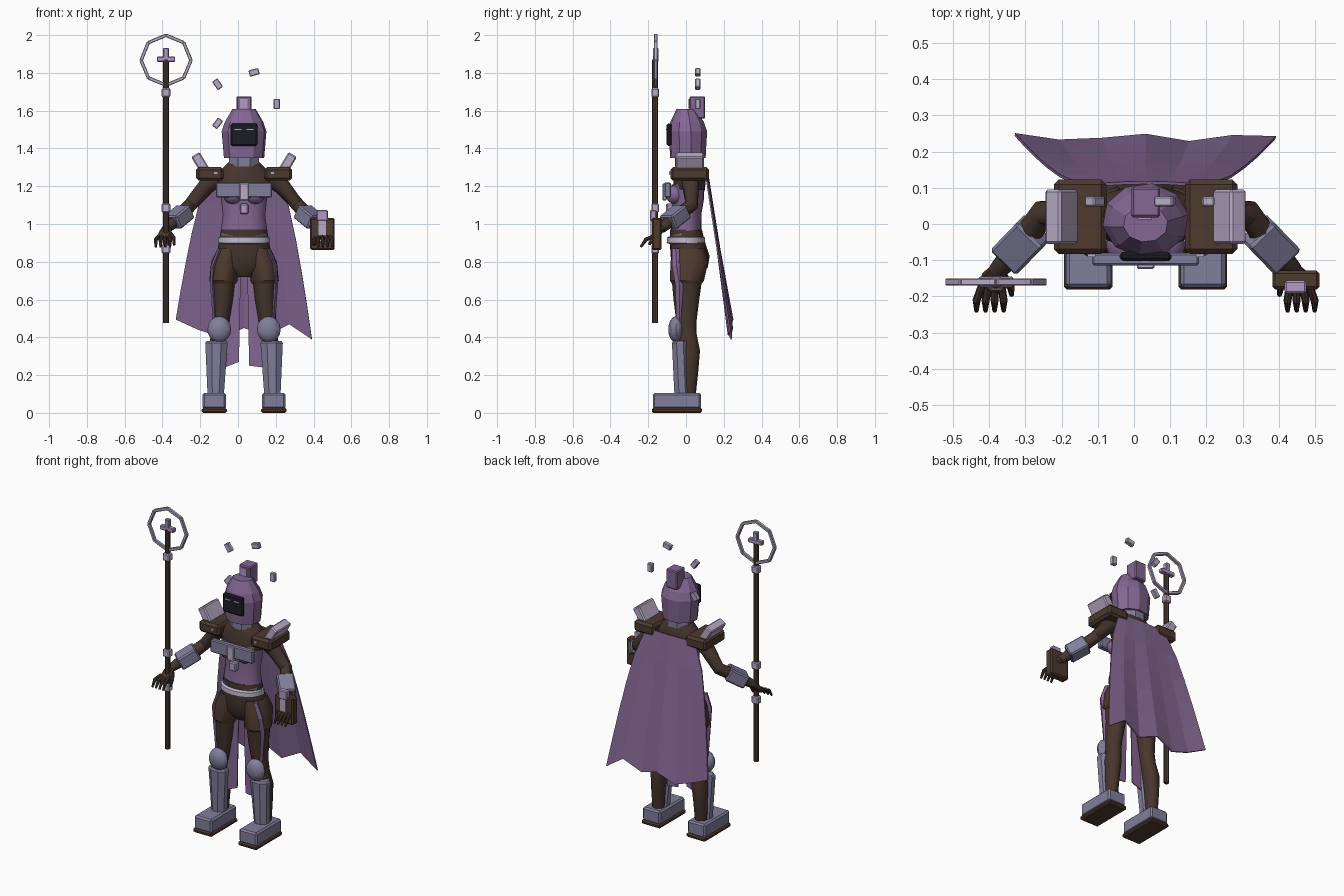
import bpy, bmesh, math
from mathutils import Vector, Quaternion, Euler

cube = bpy.data.objects.get("Cube")
if cube:
    bpy.data.objects.remove(cube, do_unlink=True)

X0 = 0.032  # body centre line
SIDES = (("right", -1), ("left", 1))


def material(name, rgb):
    m = bpy.data.materials.new(name)
    m.use_nodes = True
    m.diffuse_color = (*rgb, 1)
    m.node_tree.nodes["Principled BSDF"].inputs["Base Color"].default_value = (*rgb, 1)
    return m


PURPLE = material("purple cloth", (0.23, 0.135, 0.29))
STEEL = material("blue grey armour", (0.22, 0.21, 0.33))
PALE = material("pale lavender", (0.48, 0.41, 0.57))
LILAC = material("lilac trim", (0.44, 0.32, 0.56))
SKIN = material("dark brown suit", (0.062, 0.036, 0.026))
LEATHER = material("brown leather", (0.075, 0.042, 0.027))
BLACK = material("black visor", (0.012, 0.012, 0.02))
BELT = material("belt grey", (0.5, 0.47, 0.6))


def finish(name, bm, mat, smooth=True):
    bmesh.ops.recalc_face_normals(bm, faces=bm.faces)
    me = bpy.data.meshes.new(name)
    bm.to_mesh(me)
    bm.free()
    me.materials.append(mat)
    ob = bpy.data.objects.new(name, me)
    bpy.context.collection.objects.link(ob)
    if smooth:
        bpy.ops.object.select_all(action="DESELECT")
        ob.select_set(True)
        bpy.context.view_layer.objects.active = ob
        bpy.ops.object.shade_smooth_by_angle(angle=math.radians(32))
    return ob


def box(name, loc, size, mat, bevel=0.006, rot=(0, 0, 0)):
    bm = bmesh.new()
    bmesh.ops.create_cube(bm, size=1)
    bmesh.ops.scale(bm, vec=size, verts=bm.verts)
    if bevel:
        bmesh.ops.bevel(bm, geom=bm.edges[:], offset=bevel, segments=1, affect="EDGES")
    ob = finish(name, bm, mat, False)
    ob.location = loc
    ob.rotation_mode = "QUATERNION"
    ob.rotation_quaternion = rot if isinstance(rot, Quaternion) else Euler(rot).to_quaternion()
    return ob


def loft(name, rings, mat, n=16, follow=False, smooth=True, turn=0.0):
    """Join elliptical rings (x, y, z, rx, ry); follow tilts them along the path."""
    bm = bmesh.new()
    pts = [Vector(r[:3]) for r in rings]
    loops = []
    for i, r in enumerate(rings):
        d = pts[min(i + 1, len(pts) - 1)] - pts[max(i - 1, 0)]
        q = d.to_track_quat("Z", "Y") if follow else Quaternion()
        loop = []
        for k in range(n):
            a = math.tau * k / n + turn
            loop.append(bm.verts.new(pts[i] + q @ Vector((r[3] * math.cos(a), r[-1] * math.sin(a), 0))))
        loops.append(loop)
    for a, b in zip(loops, loops[1:]):
        for k in range(n):
            bm.faces.new((a[k], a[(k + 1) % n], b[(k + 1) % n], b[k]))
    bm.faces.new(loops[0])
    bm.faces.new(loops[-1])
    return finish(name, bm, mat, smooth)


def ball(name, loc, radii, mat, u=12, v=8):
    bm = bmesh.new()
    bmesh.ops.create_uvsphere(bm, u_segments=u, v_segments=v, radius=1)
    bmesh.ops.scale(bm, vec=radii, verts=bm.verts)
    ob = finish(name, bm, mat)
    ob.location = loc
    return ob


def body(rings):
    return [(X0, y, z, rx, ry) for y, z, rx, ry in rings]


# Torso, hips and belt
loft("hips", body([(0.01, 0.72, 0.05, 0.05), (0.02, 0.77, 0.13, 0.095), (0.022, 0.83, 0.148, 0.103),
                   (0.01, 0.89, 0.135, 0.095), (0, 0.97, 0.122, 0.084)]), SKIN, 20)
loft("bodice", body([(0, 0.94, 0.126, 0.084), (0.005, 1.05, 0.112, 0.076),
                     (0.01, 1.13, 0.122, 0.085), (0.01, 1.21, 0.13, 0.088)]), PURPLE, 20)
loft("upper_chest", body([(0.015, 1.18, 0.132, 0.085), (0.02, 1.24, 0.165, 0.085),
                          (0.02, 1.3, 0.11, 0.075), (0.015, 1.35, 0.06, 0.055)]), SKIN, 20)
loft("belt", body([(0, 0.895, 0.125, 0.09), (0, 0.9, 0.138, 0.102),
                   (0, 0.928, 0.136, 0.1), (0, 0.935, 0.122, 0.088)]), BELT, 20)
box("chest_plate", (X0, -0.097, 1.18), (0.296, 0.035, 0.08), STEEL)
box("chest_strip", (X0, -0.113, 1.17), (0.048, 0.022, 0.09), PALE, 0.004)
box("chest_gem", (X0, -0.085, 1.08), (0.045, 0.04, 0.055), LILAC)

# Head
loft("neck_collar", body([(0.015, 1.305, 0.085, 0.08), (0.015, 1.385, 0.085, 0.08)]),
     STEEL, 8, smooth=False, turn=math.pi / 8)
loft("hood", body([(0.01, 1.35, 0.108, 0.095), (0.01, 1.49, 0.12, 0.103),
                   (0.006, 1.54, 0.103, 0.09), (0, 1.61, 0.062, 0.05)]), PURPLE, 10, smooth=False, turn=0.16)
box("hood_crest", (X0, 0.06, 1.617), (0.08, 0.083, 0.118), PURPLE)
box("crest_badge", (X0 - 0.002, 0.017, 1.637), (0.04, 0.008, 0.05), LILAC, 0)
box("visor", (X0, -0.09, 1.473), (0.143, 0.024, 0.118), BLACK, 0.008)
for label, s in SIDES:
    box(label + "_eye", (X0 + s * 0.032, -0.103, 1.5), (0.036, 0.004, 0.007), PALE, 0)

for label, s in SIDES:
    def P(o, y, z, *r):
        return (X0 + s * o, y, z, *r)

    # Bust, shoulder pads and fins
    ball(label + "_bust", P(0.058, -0.058, 1.155), (0.052, 0.05, 0.05), PURPLE)
    box(label + "_shoulder_pad", P(0.181, 0.02, 1.265), (0.145, 0.205, 0.072), LEATHER, 0.014)
    box(label + "_shoulder_rivet", P(0.15, -0.085, 1.27), (0.022, 0.012, 0.014), PALE, 0)
    box(label + "_shoulder_fin", P(0.232, 0.02, 1.325), (0.052, 0.15, 0.1), PALE, 0.007,
        (0, s * math.radians(31), 0))

    # Arms, cuffs and hands
    loft(label + "_arm", [P(0.13, 0.02, 1.255, 0.05), P(0.2, 0.025, 1.2, 0.045), P(0.285, 0.03, 1.1, 0.036),
                          P(0.345, -0.06, 1.035, 0.038), P(0.41, -0.13, 0.975, 0.025)], SKIN, 12, True)
    axis = Vector((s * 0.6, -0.62, -0.5))
    box(label + "_cuff", P(0.345, -0.057, 1.037), (0.1, 0.08, 0.125), STEEL, 0.008,
        axis.to_track_quat("Z", "Y"))
    loft(label + "_palm", [P(0.405, -0.125, 0.985, 0.024, 0.02), P(0.418, -0.15, 0.955, 0.036, 0.02),
                           P(0.425, -0.178, 0.925, 0.035, 0.016)], SKIN, 10, True)
    for i in range(4):
        o = 0.398 + 0.018 * i
        tip = 0.392 + 0.025 * i
        loft(f"{label}_finger_{i}", [P(o, -0.17, 0.935, 0.011), P(tip, -0.212, 0.918, 0.011),
                                     P(tip, -0.24, 0.878, 0.006)], SKIN, 8, True)
    loft(label + "_thumb", [P(0.395, -0.14, 0.955, 0.012), P(0.372, -0.175, 0.925, 0.011),
                            P(0.37, -0.195, 0.89, 0.007)], SKIN, 8, True)

    # Legs
    loft(label + "_shorts", [P(0.108, 0.005, 0.685, 0.068, 0.08), P(0.108, 0.005, 0.7, 0.076, 0.09),
                             P(0.1, 0.018, 0.8, 0.074, 0.1), P(0.08, 0.015, 0.87, 0.06, 0.085)], LEATHER)
    loft(label + "_leg", [P(0.108, 0.005, 0.72, 0.066, 0.082), P(0.112, 0.002, 0.6, 0.056, 0.068),
                          P(0.122, 0.002, 0.48, 0.046, 0.053), P(0.13, 0.008, 0.42, 0.044, 0.048),
                          P(0.143, 0.018, 0.33, 0.048, 0.056), P(0.148, 0.017, 0.22, 0.041, 0.048),
                          P(0.15, 0.015, 0.08, 0.036, 0.035)], SKIN)
    ball(label + "_knee_pad", P(0.131, -0.054, 0.442), (0.063, 0.04, 0.069), STEEL, 12, 8)
    loft(label + "_shin_guard", [P(0.15, -0.02, 0.1, 0.047, 0.045), P(0.146, -0.032, 0.37, 0.064, 0.046),
                                 P(0.146, -0.028, 0.38, 0.058, 0.04)], STEEL, 8, smooth=False, turn=math.pi / 8)
    box(label + "_boot", P(0.158, -0.048, 0.063), (0.124, 0.255, 0.086), STEEL, 0.01)
    box(label + "_sole", P(0.158, -0.048, 0.013), (0.134, 0.266, 0.026), LEATHER, 0.008)

    # Hanging cloth panels between the legs and over the hips
    panel = bmesh.new()
    edge = ((0.018, 0.8), (0.03, 0.26 - 0.01 * s), (0.115, 0.24), (0.1, 0.8))
    panel.faces.new([panel.verts.new(P(o * 0.9, -0.01, z)) for o, z in edge])
    ob = finish(label + "_cloth_panel", panel, PURPLE, False)
    ob.modifiers.new("thickness", "SOLIDIFY").thickness = 0.006
    loft(label + "_hip_cloth", [P(0.15, -0.035, 0.42, 0.01, 0.014), P(0.168, -0.035, 0.68, 0.012, 0.022),
                                P(0.163, -0.05, 0.78, 0.012, 0.025), P(0.13, -0.055, 0.87, 0.01, 0.02)],
         PURPLE, 4, smooth=False)

# Cape with a ragged hem
hem = (0.495, 0.44, 0.4, 0.45, 0.41, 0.47, 0.39)
cols, rows = len(hem), 6
cape = bmesh.new()
grid = []
for j in range(rows):
    t = j / (rows - 1)
    line = []
    for i in range(cols):
        u = 2 * i / (cols - 1) - 1
        half = 0.17 + 0.19 * t ** 0.65
        z = 1.27 + (hem[i] - 1.27) * t
        fold = 0.011 * math.cos(u * 7 + 0.6) * t
        line.append(cape.verts.new((X0 + u * half, 0.118 + 0.122 * t + fold - 0.01 * u * u * (1 - t), z)))
    grid.append(line)
for a, b in zip(grid, grid[1:]):
    for i in range(cols - 1):
        cape.faces.new((a[i], a[i + 1], b[i + 1], b[i]))
ob = finish("cape", cape, PURPLE, False)
ob.modifiers.new("thickness", "SOLIDIFY").thickness = 0.008

# Staff with collars, cross and octagonal halo
SX, SY = -0.381, -0.163
loft("staff_shaft", [(SX, SY, 0.475, 0.016), (SX, SY, 1.87, 0.016)], LEATHER, 8)
for i, z in enumerate((0.867, 1.085, 1.695)):
    box(f"staff_collar_{i}", (SX, SY, z), (0.046, 0.04, 0.048), PALE)
box("staff_cross_upright", (SX, SY + 0.003, 1.895), (0.03, 0.028, 0.075), LILAC, 0.004)
box("staff_cross_bar", (SX, SY + 0.003, 1.872), (0.096, 0.03, 0.027), LILAC, 0.004)
R = 0.122
for i in range(8):
    a = math.tau * (i + 0.5) / 8
    box(f"halo_segment_{i}", (SX + R * math.cos(a), SY + 0.003, 1.867 + R * math.sin(a)),
        (0.018, 0.02, 0.104), PALE, 0.003, (0, -a, 0))

# Book held in the left hand
box("book", (0.447, -0.155, 0.948), (0.13, 0.052, 0.17), LEATHER, 0.008)
box("book_clasp", (0.446, -0.174, 1.045), (0.06, 0.035, 0.056), LILAC, 0.005)
box("book_strap", (0.446, -0.183, 0.97), (0.04, 0.008, 0.12), PALE, 0)

# Floating shards around the head
for i, (x, z, angle) in enumerate(((-0.108, 1.74, -35), (0.085, 1.803, 75), (0.205, 1.635, 0), (-0.108, 1.533, 38))):
    box(f"floating_shard_{i}", (x, 0.062, z), (0.034, 0.027, 0.054), PALE, 0.004, (0, math.radians(angle), 0))
